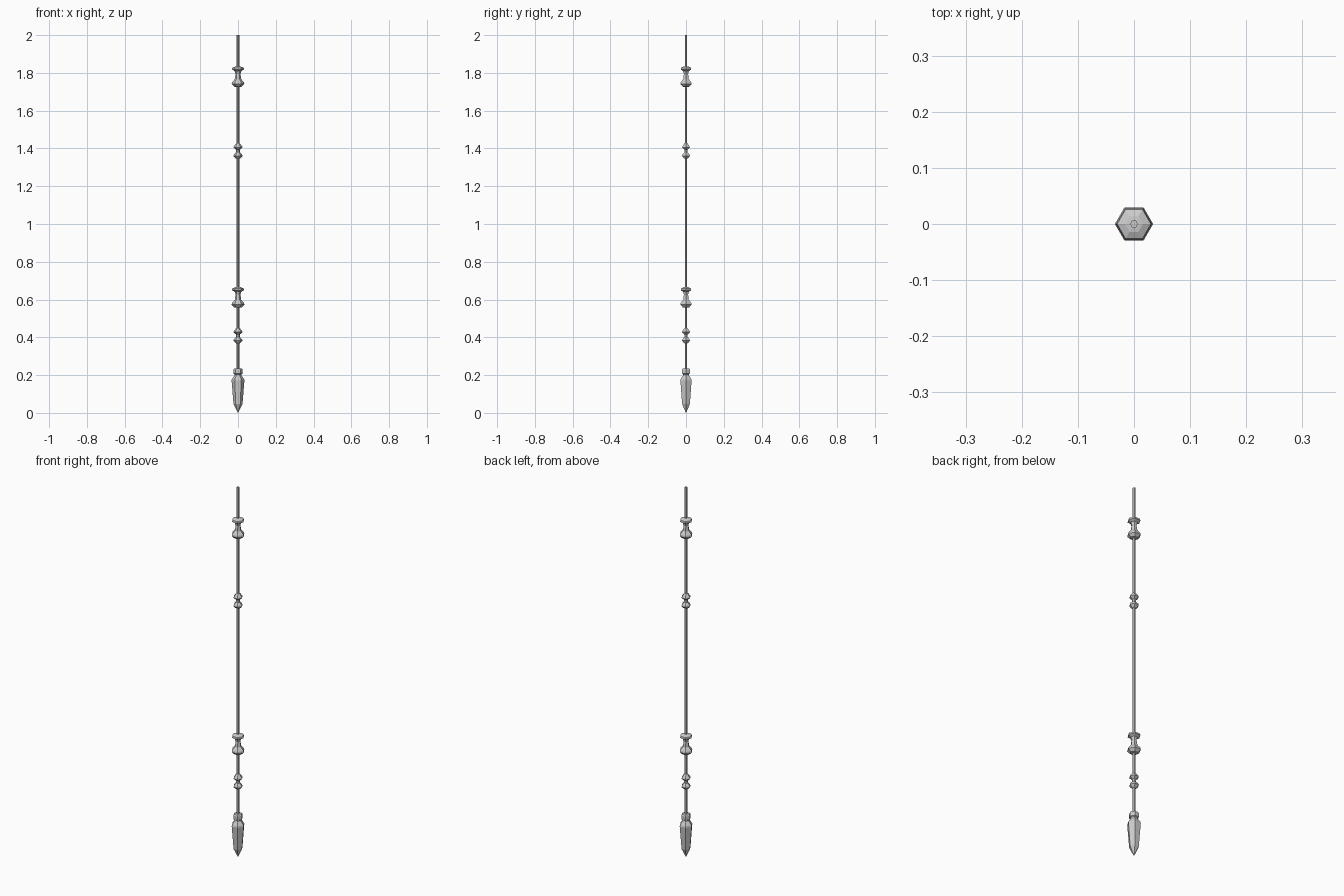
import bpy, bmesh
from math import cos, sin, pi

if "Cube" in bpy.data.objects:
    bpy.data.objects.remove(bpy.data.objects["Cube"])

SIDES = 6


def lathe(name, profile, z0=0.0):
    """Revolve (radius, height) points into a six-sided solid, corners on +-x."""
    bm = bmesh.new()
    rings = []
    for r, z in profile:
        rings.append([bm.verts.new((r * cos(2 * pi * i / SIDES),
                                    r * sin(2 * pi * i / SIDES), z))
                      for i in range(SIDES)])
    for a, b in zip(rings, rings[1:]):
        for i in range(SIDES):
            j = (i + 1) % SIDES
            bm.faces.new((a[i], a[j], b[j], b[i]))
    bm.faces.new(rings[0][::-1])
    bm.faces.new(rings[-1])
    bmesh.ops.remove_doubles(bm, verts=bm.verts, dist=1e-5)
    bmesh.ops.recalc_face_normals(bm, faces=bm.faces)
    mesh = bpy.data.meshes.new(name)
    bm.to_mesh(mesh)
    bm.free()
    ob = bpy.data.objects.new(name, mesh)
    ob.location.z = z0
    bpy.context.collection.objects.link(ob)
    return ob


# thin cord running through everything
lathe("cord", [(0.007, 0.20), (0.007, 2.0)])

# large spool beads
large = [(0.010, 0.0), (0.020, 0.002), (0.034, 0.016), (0.032, 0.025),
         (0.017, 0.042), (0.013, 0.070), (0.018, 0.085), (0.032, 0.093),
         (0.030, 0.102), (0.016, 0.108), (0.008, 0.109)]
for label, z in (("upper", 1.725), ("lower", 0.557)):
    lathe("large_bead_" + label, large, z)

# small double beads
small = [(0.008, 0.0), (0.014, 0.003), (0.024, 0.014), (0.022, 0.021),
         (0.010, 0.034), (0.010, 0.047), (0.024, 0.059), (0.022, 0.065),
         (0.012, 0.078), (0.008, 0.082)]
for label, z in (("upper", 1.346), ("lower", 0.368)):
    lathe("small_bead_" + label, small, z)

# pointed pendant with a collar
lathe("pendant", [(0.0005, 0.0), (0.024, 0.048), (0.034, 0.172), (0.032, 0.180),
                  (0.018, 0.198), (0.018, 0.204), (0.024, 0.208), (0.024, 0.229),
                  (0.020, 0.235), (0.008, 0.236)])
